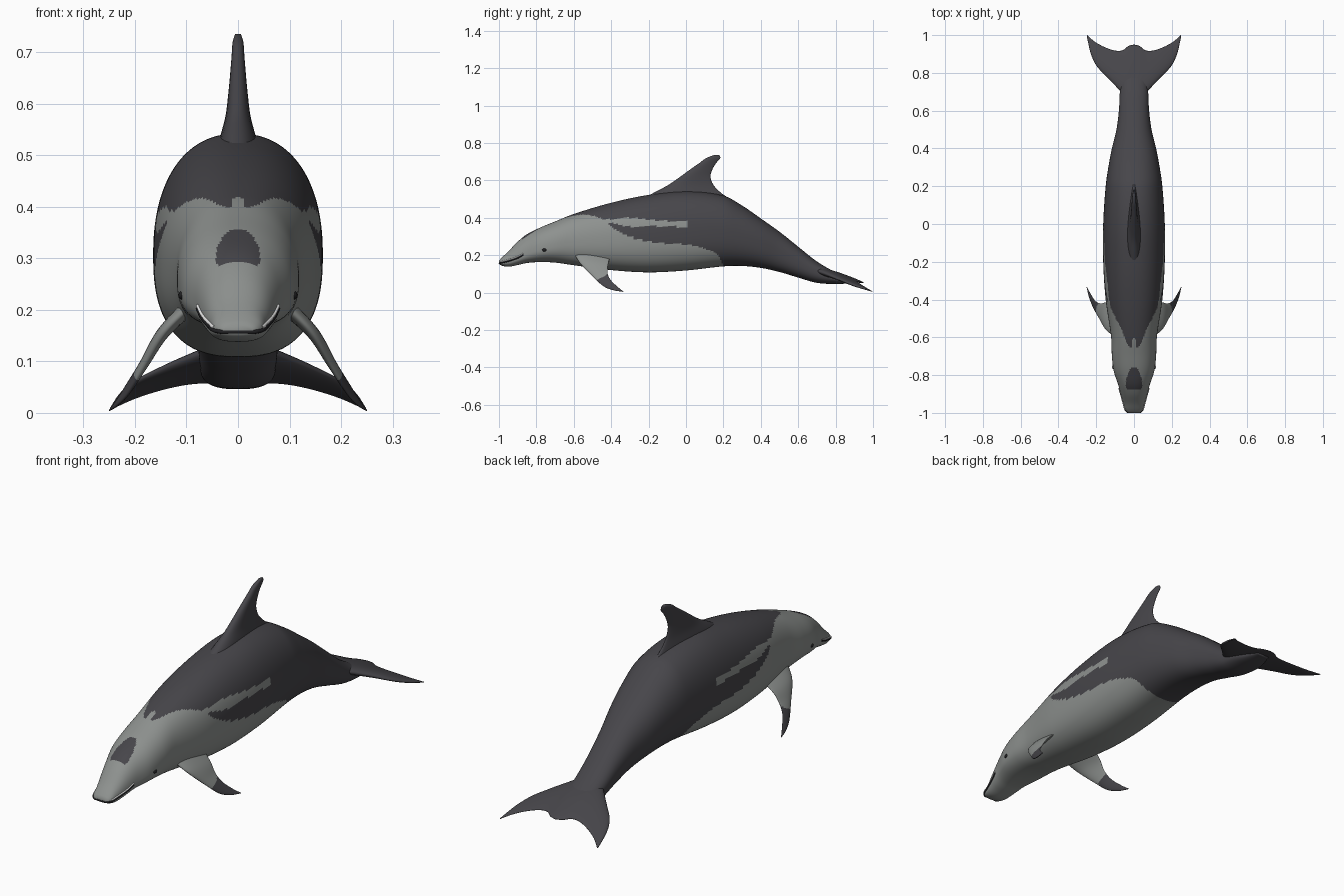
import bpy
import math
from mathutils import Vector

cube = bpy.data.objects.get("Cube")
if cube:
    bpy.data.objects.remove(cube, do_unlink=True)


def material(name, color):
    mat = bpy.data.materials.new(name)
    mat.use_nodes = True
    rgba = (*color, 1.0)
    mat.diffuse_color = rgba
    mat.node_tree.nodes["Principled BSDF"].inputs["Base Color"].default_value = rgba
    return mat


DARK = material("charcoal skin", (0.062, 0.06, 0.068))
LIGHT = material("pale grey skin", (0.27, 0.285, 0.275))
BLACK = material("near black", (0.015, 0.015, 0.017))
WHITE = material("white", (0.8, 0.8, 0.8))


def spline(rows, t):
    """Smooth interpolation of rows whose first value is the parameter."""
    t = min(max(t, rows[0][0]), rows[-1][0])
    i = 0
    while i < len(rows) - 2 and t > rows[i + 1][0]:
        i += 1
    a, b = rows[i], rows[i + 1]
    p, q = rows[max(i - 1, 0)], rows[min(i + 2, len(rows) - 1)]
    span = b[0] - a[0]
    u = (t - a[0]) / span
    out = []
    for k in range(1, len(a)):
        ma = (b[k] - p[k]) / (b[0] - p[0]) * span
        mb = (q[k] - a[k]) / (q[0] - a[0]) * span
        d = b[k] - a[k]
        out.append(a[k] + u * (ma + u * (3 * d - 2 * ma - mb + u * (ma + mb - 2 * d))))
    return out


def loft(name, rings, mats, rule=None):
    """Closed skin over equal rings, faces coloured by a rule on their centre."""
    n = len(rings[0])
    verts = [p for ring in rings for p in ring]
    faces = [(r * n + i, r * n + (i + 1) % n, (r + 1) * n + (i + 1) % n, (r + 1) * n + i)
             for r in range(len(rings) - 1) for i in range(n)]
    faces.append(tuple(reversed(range(n))))
    faces.append(tuple(range(len(verts) - n, len(verts))))
    mesh = bpy.data.meshes.new(name)
    mesh.from_pydata(verts, [], faces)
    for mat in mats:
        mesh.materials.append(mat)
    for poly in mesh.polygons:
        poly.use_smooth = True
        if rule:
            poly.material_index = rule(*poly.center)
    obj = bpy.data.objects.new(name, mesh)
    bpy.context.collection.objects.link(obj)
    # consistent outward normals
    bpy.context.view_layer.objects.active = obj
    bpy.ops.object.select_all(action="DESELECT")
    obj.select_set(True)
    bpy.ops.object.mode_set(mode="EDIT")
    bpy.ops.mesh.select_all(action="SELECT")
    bpy.ops.mesh.normals_make_consistent(inside=False)
    bpy.ops.object.mode_set(mode="OBJECT")
    return obj


def foil(lead, trail, normal, half, count=32):
    """Fin section, rounded in front and thin behind."""
    ring = []
    for i in range(count):
        a = math.tau * i / count
        c = (1 - math.cos(a)) / 2
        ring.append(lead.lerp(trail, c) + normal * half * math.sin(a) * (1.25 - 0.75 * c))
    return ring


# Body: y, top, bottom, half width, height share of the widest line
BODY = [
    (-1.0, .170, .153, .030, .4), (-.985, .187, .144, .046, .4),
    (-.95, .22, .138, .056, .35), (-.9, .272, .147, .070, .32),
    (-.85, .312, .158, .084, .34), (-.78, .347, .163, .107, .38),
    (-.7, .38, .160, .117, .42), (-.6, .42, .146, .121, .45),
    (-.4, .48, .120, .150, .46), (-.2, .522, .108, .163, .46),
    (0, .542, .118, .163, .46), (.2, .518, .140, .150, .47),
    (.3, .465, .142, .136, .48), (.4, .396, .132, .117, .5),
    (.5, .325, .110, .093, .5), (.6, .245, .080, .080, .5),
    (.7, .166, .052, .075, .5), (.8, .108, .046, .068, .5),
    (.9, .062, .050, .030, .5),
]
UP, DOWN = 2.25, 2.5


def half_width(y, z):
    top, bottom, w, share = spline(BODY, y)
    mid = bottom + share * (top - bottom)
    d, n = ((z - mid) / (top - mid), UP) if z > mid else ((mid - z) / (mid - bottom), DOWN)
    return w * max(0, 1 - min(d, 1) ** n) ** (1 / n)


def body_ring(y, count=128):
    top, bottom, w, share = spline(BODY, y)
    mid = bottom + share * (top - bottom)
    ring = []
    for i in range(count):
        a = math.tau * (i + 0.5) / count
        c, s = math.cos(a), math.sin(a)
        n, h = (UP, top - mid) if s > 0 else (DOWN, mid - bottom)
        ring.append((math.copysign(w * abs(c) ** (2 / n), c), y,
                     mid + math.copysign(h * abs(s) ** (2 / n), s)))
    return ring


# Colour borders along the flank: y, height
CAPE = [(-.89, .275), (-.78, .345), (-.68, .39), (-.6, .41), (-.52, .415),
        (-.435, .392), (-.3, .4), (-.17, .387), (.01, .378)]
STRIPE = [(-.41, .375), (-.3, .352), (-.17, .355), (.01, .35)]
BELLY = [(-.41, .36), (-.34, .315), (-.25, .285), (-.14, .265),
         (.02, .255), (.1, .235), (.17, .2), (.2, .14)]


def skin(x, y, z):
    if z > 0.3 and (x / 0.014) ** 2 + ((y + 0.64) / 0.035) ** 2 < 1:
        return 1  # blowhole spot
    if y < -0.88:
        return 1
    if y > 0.2:
        return 0
    if y > 0.01:
        return 0 if z > spline(BELLY, y)[0] else 1
    if z > spline(CAPE, y)[0]:
        return 0
    if y > -0.41 and spline(BELLY, y)[0] < z < spline(STRIPE, y)[0]:
        return 0
    return 1


STEPS = 230
loft("body", [body_ring(-1 + 1.9 * i / STEPS) for i in range(STEPS + 1)], [DARK, LIGHT], skin)

# Dorsal fin: height, leading y, trailing y, half thickness
DORSAL = [(.46, -.26, .29, .05), (.5, -.23, .235, .045), (.535, -.17, .185, .037),
          (.575, -.095, .147, .026), (.62, -.03, .131, .02), (.66, .025, .142, .016),
          (.695, .075, .163, .013), (.72, .11, .184, .011), (.735, .15, .178, .006)]
rings = []
for i in range(41):
    z = 0.46 + 0.275 * i / 40
    lead, trail, half = spline(DORSAL, z)
    rings.append(foil(Vector((0, lead, z)), Vector((0, trail, z)), Vector((1, 0, 0)), half))
loft("dorsal_fin", rings, [DARK])

# Tail fluke: x, leading y, trailing y, half thickness
FLUKE = [(0, .66, .95, .022), (.03, .665, .942, .022), (.06, .69, .92, .02),
         (.1, .733, .918, .017), (.15, .785, .934, .013), (.2, .84, .96, .009),
         (.23, .905, .983, .006), (.248, .985, 1.0, .002)]


def fluke_point(x, y):
    return Vector((x, y, 0.097 - 0.27 * (y - 0.785) - 0.55 * x * x))


rings = []
for i in range(-36, 37):
    x = 0.248 * i / 36
    lead, trail, half = spline(FLUKE, abs(x))
    rings.append(foil(fluke_point(x, lead), fluke_point(x, trail), Vector((0, .26, .96)), half))
loft("tail_fluke", rings, [DARK])

# Flippers: station, leading xyz, trailing xyz, half thickness
FLIPPER = [(0, .09, -.60, .21, .09, -.40, .21, .018), (1, .143, -.565, .155, .15, -.415, .155, .013),
           (2, .183, -.50, .088, .18, -.42, .11, .009), (3, .215, -.443, .035, .207, -.405, .07, .006),
           (4, .236, -.39, .013, .232, -.365, .03, .004), (5, .25, -.337, .004, .25, -.333, .005, .001)]


def flipper_skin(x, y, z):
    return 0 if z < 0.07 + 0.6 * (y + 0.467) else 1


for side, label in ((1, "left"), (-1, "right")):
    rings = []
    for i in range(51):
        *p, half = spline(FLIPPER, i / 10)
        flip = Vector((side, 1, 1))
        rings.append(foil(Vector(p[:3]) * flip, Vector(p[3:]) * flip,
                          Vector((.86 * side, 0, .5)), half))
    loft(label + "_flipper", rings, [DARK, LIGHT], flipper_skin)

    # Eyes
    bpy.ops.mesh.primitive_uv_sphere_add(
        segments=20, ring_count=12, radius=0.011,
        location=(side * (half_width(-.757, .228) - .003), -.757, .228))
    eye = bpy.context.object
    eye.name = label + "_eye"
    eye.scale = (0.7, 1.1, 0.8)
    eye.data.materials.append(BLACK)
    bpy.ops.object.shade_smooth()


# Mouth line and pale lip, following the skin
MOUTH = [(-.998, .16), (-.975, .165), (-.94, .174), (-.9, .188), (-.87, .205)]


def mouth_line(name, points, radius, mat):
    curve = bpy.data.curves.new(name, "CURVE")
    curve.dimensions = "3D"
    curve.bevel_depth = radius
    curve.bevel_resolution = 2
    line = curve.splines.new("POLY")
    line.points.add(len(points) - 1)
    for point, co in zip(line.points, points):
        point.co = (*co, 1)
    curve.materials.append(mat)
    bpy.context.collection.objects.link(bpy.data.objects.new(name, curve))


def lip(side, lift, start):
    path = []
    for i in range(25):
        y = start + (-0.87 - start) * i / 24
        z = spline(MOUTH, y)[0] + lift
        path.append((side * half_width(y, z), y, z))
    return path


mouth_line("mouth", lip(-1, -.003, -.998)[::-1] + lip(1, -.003, -.998), 0.004, BLACK)
for side, label in ((1, "left"), (-1, "right")):
    mouth_line(label + "_lip", lip(side, .003, -.985), 0.0035, WHITE)
